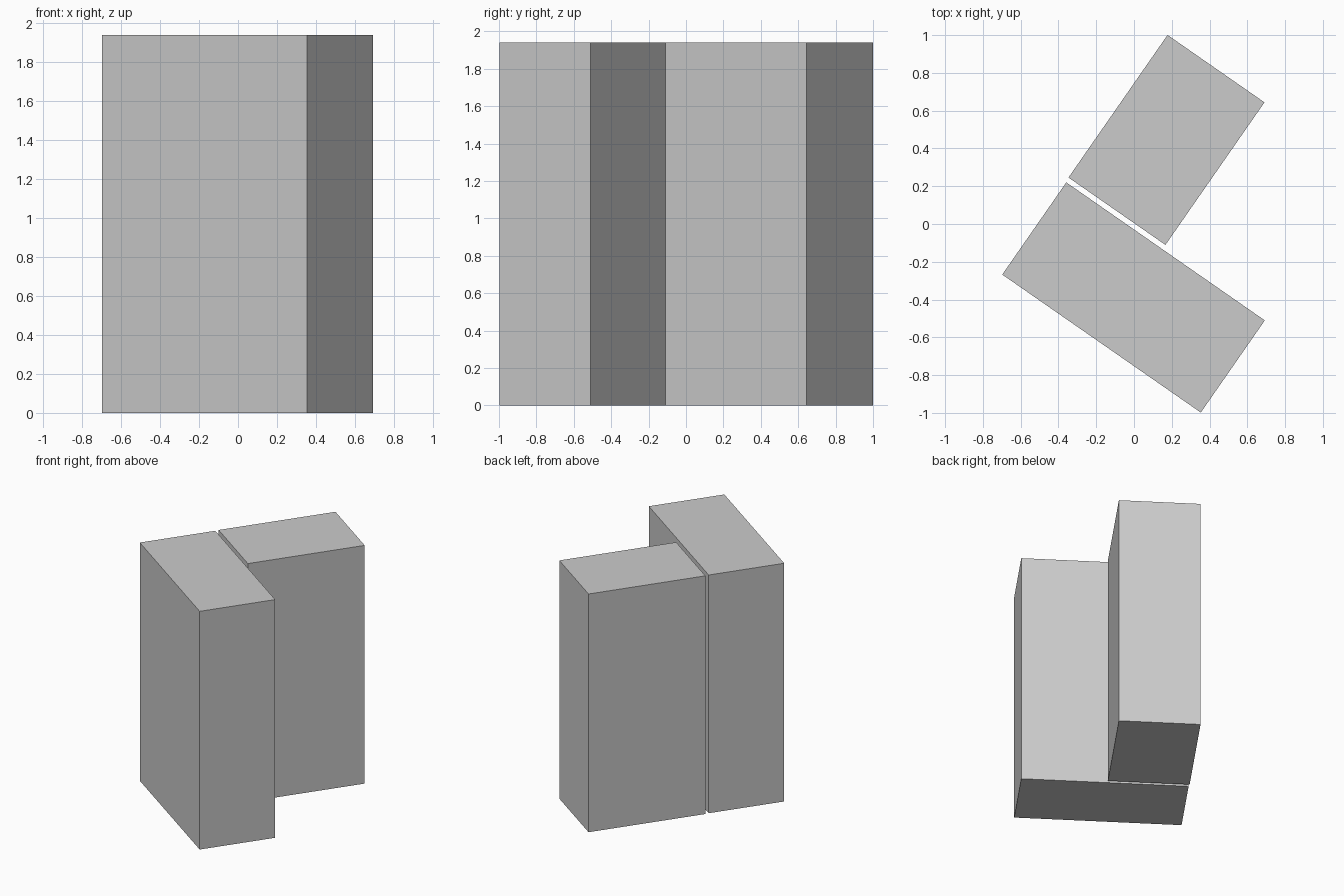
import bpy
from math import radians

if "Cube" in bpy.data.objects:
    bpy.data.objects.remove(bpy.data.objects["Cube"])

HEIGHT = 1.94
TURN = radians(-34.8)


def block(name, center, size):
    """Upright block standing on the ground, turned to the shared angle."""
    bpy.ops.mesh.primitive_cube_add(
        size=1, location=(center[0], center[1], HEIGHT / 2), rotation=(0, 0, TURN))
    obj = bpy.context.object
    obj.name = name
    obj.scale = (size[0], size[1], HEIGHT)
    bpy.ops.object.transform_apply(location=False, rotation=False, scale=True)
    return obj


# Wide front block, and the rear block set a thin gap behind it
block("front_block", (-0.0025, -0.389), (1.28, 0.594))
block("rear_block", (0.172, 0.445), (0.625, 0.919))
